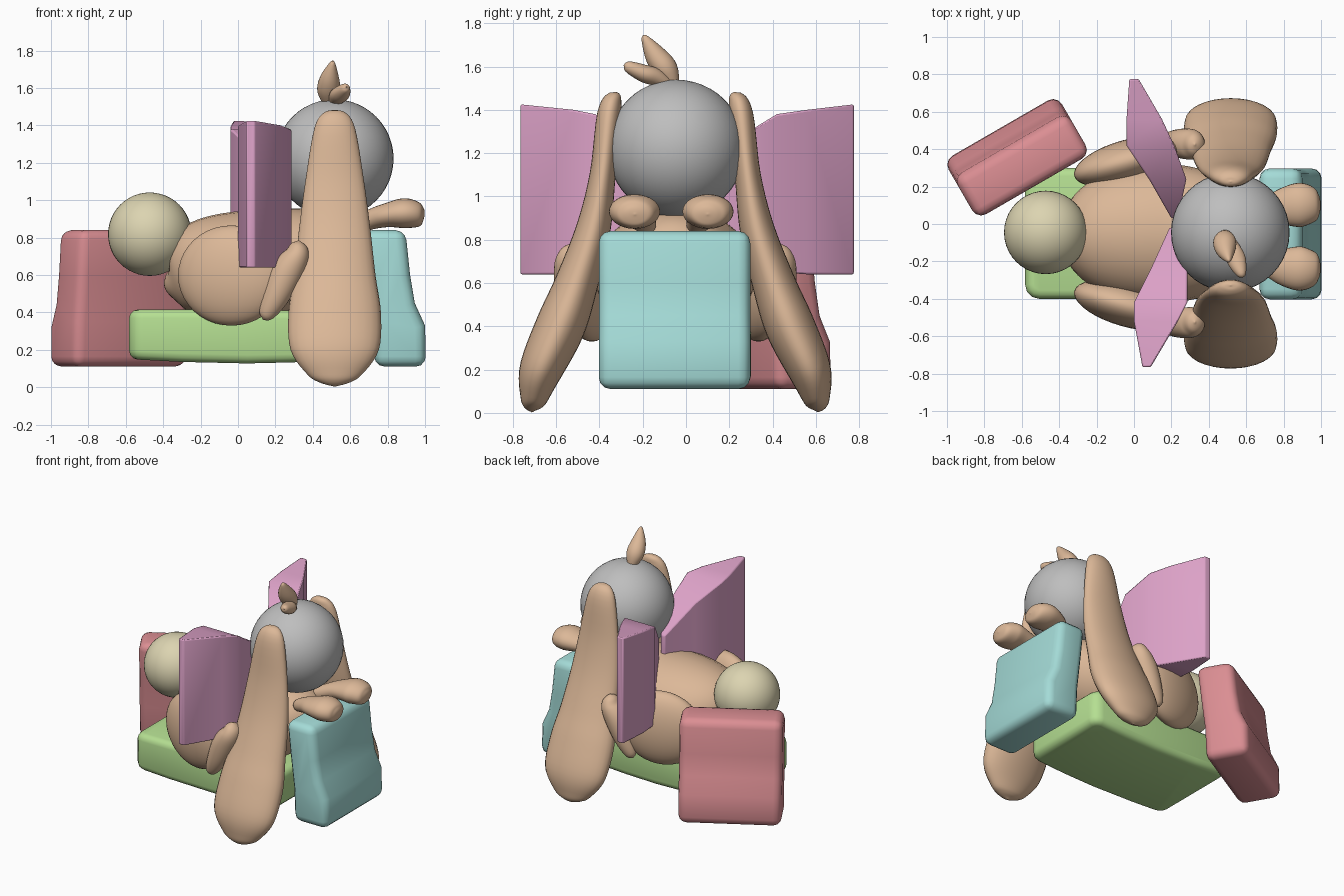
import bpy, bmesh, math
from mathutils import Vector

if "Cube" in bpy.data.objects:
    bpy.data.objects.remove(bpy.data.objects["Cube"])

MID = -0.05  # y of the creature's mirror plane


def colour(name, r, g, b):
    m = bpy.data.materials.new(name)
    lin = [((c / 255 + 0.055) / 1.055) ** 2.4 for c in (r, g, b)]
    m.diffuse_color = (*lin, 1)
    m.use_nodes = True
    m.node_tree.nodes["Principled BSDF"].inputs["Base Color"].default_value = m.diffuse_color
    return m


TAN = colour("tan", 220, 184, 152)
GREY = colour("grey", 190, 190, 190)
CREAM = colour("cream", 220, 212, 177)
PINK = colour("pink", 221, 162, 200)
RED = colour("red", 219, 142, 147)
TEAL = colour("teal", 164, 219, 215)
GREEN = colour("green", 181, 223, 146)


def finish(bm, name, mat, angle=30, bevel=0, segs=3):
    bmesh.ops.recalc_face_normals(bm, faces=bm.faces)
    me = bpy.data.meshes.new(name)
    bm.to_mesh(me)
    bm.free()
    me.materials.append(mat)
    ob = bpy.data.objects.new(name, me)
    bpy.context.collection.objects.link(ob)
    if bevel:
        mod = ob.modifiers.new("round", 'BEVEL')
        mod.width, mod.segments, mod.limit_method = bevel, segs, 'ANGLE'
        mod.angle_limit = math.radians(40)
    bpy.context.view_layer.objects.active = ob
    ob.select_set(True)
    bpy.ops.object.shade_smooth_by_angle(angle=math.radians(angle))
    ob.select_set(False)
    return ob


def ball(name, mat, centre, r):
    bm = bmesh.new()
    bmesh.ops.create_uvsphere(bm, u_segments=40, v_segments=24, radius=r)
    bmesh.ops.translate(bm, verts=bm.verts, vec=centre)
    finish(bm, name, mat)


def spline(a, b, c, d, t):
    return tuple(0.5 * (2 * q + (r - p) * t + (2 * p - 5 * q + 4 * r - s) * t * t
                        + (3 * q - p - 3 * r + s) * t ** 3) for p, q, r, s in zip(a, b, c, d))


def limb(name, pts, side, mat=TAN, steps=5, n=28):
    """Elliptic tube through (x, y, z, radius along side, radius across)."""
    rows = []
    for i in range(len(pts) - 1):
        quad = (pts[max(i - 1, 0)], pts[i], pts[i + 1], pts[min(i + 2, len(pts) - 1)])
        rows += [spline(*quad, k / steps) for k in range(steps)]
    rows.append(pts[-1])
    bm, rings = bmesh.new(), []
    for i, p in enumerate(rows):
        c = Vector(p[:3])
        tan = (Vector(rows[min(i + 1, len(rows) - 1)][:3]) - Vector(rows[max(i - 1, 0)][:3])).normalized()
        s = Vector(side)
        s = (s - tan * s.dot(tan)).normalized()
        u = tan.cross(s)
        ra, rb = max(p[3], 0.003), max(p[4], 0.003)
        rings.append([bm.verts.new(c + s * ra * math.cos(a) + u * rb * math.sin(a))
                      for a in (2 * math.pi * k / n for k in range(n))])
    for r0, r1 in zip(rings, rings[1:]):
        for k in range(n):
            bm.faces.new((r0[k], r0[(k + 1) % n], r1[(k + 1) % n], r1[k]))
    bm.faces.new(rings[0])
    bm.faces.new(rings[-1])
    finish(bm, name, mat, 60)


def ellipsoid(name, centre, radii, turn):
    bm = bmesh.new()
    bmesh.ops.create_uvsphere(bm, u_segments=36, v_segments=20, radius=1)
    bmesh.ops.scale(bm, verts=bm.verts, vec=radii)
    ob = finish(bm, name, TAN)
    ob.location, ob.rotation_euler = centre, (0, 0, turn)


def slab(name, mat, profile, half, centre, turn, bevel=0.055, corner=0):
    """Profile of (outward, height) extruded sideways and turned about z."""
    bm = bmesh.new()
    ends = [[bm.verts.new((t, y, z)) for t, z in profile] for y in (-half, half)]
    n = len(profile)
    for k in range(n):
        bm.faces.new((ends[0][k], ends[0][(k + 1) % n], ends[1][(k + 1) % n], ends[1][k]))
    for e in ends:
        bm.faces.new(e)
    if corner:  # rounder upright corners
        up = [e for e in bm.edges if abs((e.verts[0].co - e.verts[1].co).normalized().z) > 0.9]
        bmesh.ops.bevel(bm, geom=up, offset=corner, segments=3, profile=0.5, affect='EDGES')
    ob = finish(bm, name, mat, 180, bevel)
    ob.location, ob.rotation_euler = (*centre, 0), (0, 0, turn)


# head and tail
ball("head", GREY, (0.515, -0.045, 1.222), 0.317)
ball("tail", CREAM, (-0.472, -0.045, 0.818), 0.223)

# body
limb("body", [(-0.385, MID, 0.60, 0, 0), (-0.365, MID, 0.595, 0.11, 0.11),
              (-0.31, MID, 0.605, 0.21, 0.20), (-0.18, MID, 0.63, 0.31, 0.27),
              (0.0, MID, 0.64, 0.36, 0.30), (0.2, MID, 0.645, 0.37, 0.305),
              (0.4, MID, 0.685, 0.33, 0.28), (0.57, MID, 0.74, 0.24, 0.20),
              (0.67, MID, 0.77, 0.13, 0.11), (0.705, MID, 0.78, 0, 0)], (0, 1, 0))

# ears, thighs, feet and arms on both sides
EAR = [(1.483, 0.277, 0, 0), (1.465, 0.280, 0.06, 0.032), (1.38, 0.305, 0.11, 0.055),
       (1.1, 0.335, 0.157, 0.06), (0.85, 0.378, 0.19, 0.08), (0.6, 0.455, 0.218, 0.10),
       (0.4, 0.53, 0.247, 0.115), (0.2, 0.62, 0.236, 0.10), (0.07, 0.652, 0.148, 0.065),
       (0.025, 0.66, 0.08, 0.04), (0.003, 0.66, 0, 0)]
FOOT = [(0.135, 0.48, 0.36, 0, 0), (0.15, 0.48, 0.385, 0.035, 0.04), (0.20, 0.48, 0.48, 0.065, 0.07),
        (0.26, 0.48, 0.61, 0.08, 0.085), (0.312, 0.475, 0.70, 0.08, 0.07),
        (0.322, 0.475, 0.76, 0.05, 0.042), (0.325, 0.475, 0.785, 0, 0)]
ARM = [(0.60, 0.10, 0.85, 0, 0), (0.62, 0.11, 0.86, 0.04, 0.04), (0.72, 0.14, 0.90, 0.07, 0.055),
       (0.80, 0.16, 0.92, 0.10, 0.065), (0.89, 0.17, 0.930, 0.118, 0.08),
       (0.965, 0.168, 0.92, 0.09, 0.065), (0.99, 0.168, 0.918, 0.05, 0.038), (0.998, 0.168, 0.917, 0, 0)]
for s, tag in ((-1, "front"), (1, "back")):
    limb(tag + "_ear", [(0.517, MID + s * d, z, a, b) for z, d, a, b in EAR], (1, 0, 0))
    ellipsoid(tag + "_thigh", (-0.035, MID + s * 0.385, 0.597), (0.295, 0.115, 0.268), s * 0.27)
    for part, path, shift in (("_foot", FOOT, 0), ("_arm", ARM, -0.018)):
        limb(tag + part, [(x, MID + shift + s * d, z, a, b) for x, d, z, a, b in path], (0, 1, 0))

# hair tufts
limb("large_tuft", [(0.49, -0.05, 1.49, 0.02, 0.02), (0.485, -0.09, 1.58, 0.06, 0.055),
                    (0.49, -0.14, 1.65, 0.052, 0.05), (0.505, -0.19, 1.73, 0.016, 0.018),
                    (0.507, -0.2, 1.743, 0, 0)], (1, 0, 0))
limb("small_tuft", [(0.51, -0.07, 1.51, 0.02, 0.02), (0.53, -0.14, 1.55, 0.045, 0.04),
                    (0.55, -0.2, 1.57, 0.05, 0.04), (0.575, -0.27, 1.60, 0.025, 0.025),
                    (0.58, -0.287, 1.605, 0, 0)], (1, 0, 0))


# wings: rectangular sections (y, x min, x max, z min, z max)
def wing(name, sections):
    bm, rings = bmesh.new(), []
    for y, x0, x1, z0, z1 in sections:
        rings.append([bm.verts.new(v) for v in ((x0, y, z0), (x1, y, z0), (x1, y, z1), (x0, y, z1))])
    for a, b in zip(rings, rings[1:]):
        for k in range(4):
            bm.faces.new((a[k], a[(k + 1) % 4], b[(k + 1) % 4], b[k]))
    bm.faces.new(rings[0])
    bm.faces.new(rings[-1])
    finish(bm, name, PINK, 60, 0.008, 2)


wing("back_wing", [(0.775, -0.025, 0.025, 0.64, 1.425), (0.56, -0.04, 0.15, 0.64, 1.40),
                   (0.42, -0.04, 0.215, 0.65, 1.38), (0.24, 0.08, 0.28, 0.75, 1.27),
                   (0.03, 0.2, 0.235, 0.87, 1.08)])
wing("front_wing", [(-0.765, 0.045, 0.09, 0.64, 1.425), (-0.52, 0.0, 0.235, 0.64, 1.40),
                    (-0.42, 0.0, 0.285, 0.66, 1.38), (-0.24, 0.09, 0.285, 0.76, 1.27),
                    (-0.02, 0.19, 0.225, 0.87, 1.08)])

# leaning end slabs and the seat slab
LEAN = [(-0.17, 0.84), (0.06, 0.84), (0.085, 0.6), (0.11, 0.45), (0.165, 0.33),
        (0.17, 0.11), (-0.105, 0.11), (-0.115, 0.35), (-0.145, 0.6)]
slab("teal_slab", TEAL, LEAN, 0.35, (0.835, -0.053), 0)
slab("red_slab", RED, [(t - 0.02 if t < 0 else t + 0.008, z) for t, z in LEAN],
     0.35, (-0.627, 0.36), math.radians(120))
slab("green_slab", GREEN, [(-0.582, 0.415), (0.0, 0.415), (0.59, 0.405), (0.59, 0.15),
                           (0.3, 0.133), (0.05, 0.127), (-0.3, 0.135), (-0.582, 0.15)],
     0.35, (0, -0.05), 0, 0.045, 0.075)
